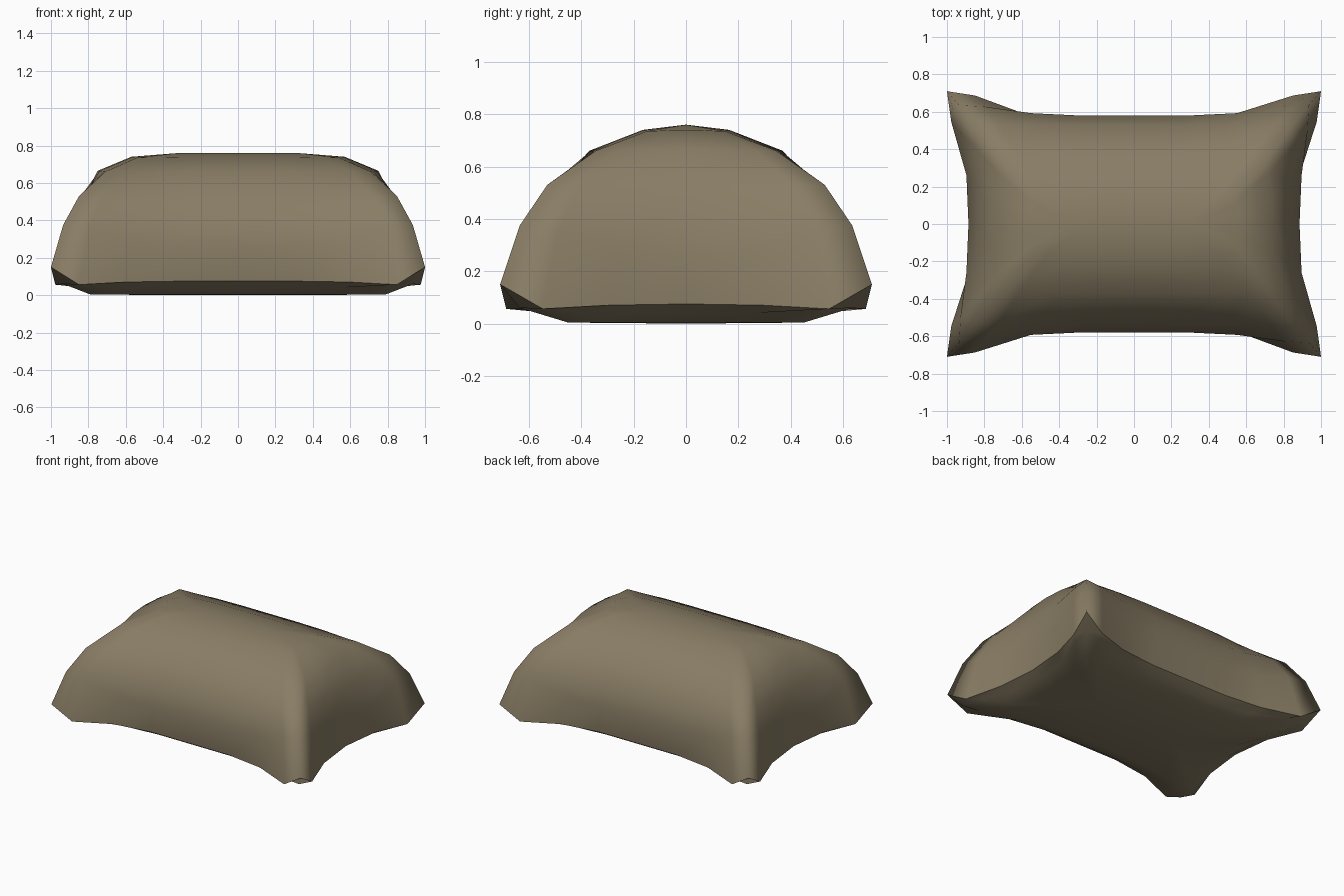
import bpy, bmesh

if "Cube" in bpy.data.objects:
    bpy.data.objects.remove(bpy.data.objects["Cube"])

# Rings from bottom to top:
# corner x, y, z | middle of the short side x, z | middle of the long side y, z
RINGS = [
    (0.32, 0.00, 0.000, 0.32, 0.000, 0.00, 0.000),
    (0.79, 0.45, 0.004, 0.68, 0.004, 0.39, 0.004),
    (0.935, 0.635, 0.06, 0.80, 0.035, 0.49, 0.035),
    (1.00, 0.71, 0.15, 0.865, 0.075, 0.555, 0.075),   # seam
    (0.935, 0.635, 0.375, 0.885, 0.26, 0.58, 0.26),
    (0.85, 0.53, 0.53, 0.84, 0.47, 0.53, 0.46),
    (0.71, 0.345, 0.66, 0.75, 0.665, 0.37, 0.66),
    (0.54, 0.15, 0.735, 0.57, 0.74, 0.165, 0.74),
    (0.32, 0.00, 0.76, 0.32, 0.76, 0.00, 0.76),
]
SEAM = 3
# position along a side, outward bow, height blend on the seam
LONG = [(0, 0, 0), (0.31, 0, 0), (0.59, 0.23, -0.06), (0.85, 0.85, -0.25), (1, 1, 1)]
SHORT = [(0, 0, 0), (0.41, 0.22, -0.06), (0.77, 0.83, -0.25), (1, 1, 1)]


def side(table):
    """Whole side, from -1 up to but not including +1."""
    return [(-t, f, s) for t, f, s in reversed(table[1:])] + table[:-1]


def ring_points(k):
    cx, cy, cz, mx, mzx, my, mzy = RINGS[k]
    front, right = [], []
    for t, f, s in side(LONG):
        h = s if k == SEAM else f
        front.append((cx * t, -(my + (cy - my) * f), mzy + (cz - mzy) * h))
    for t, f, s in side(SHORT):
        h = s if k == SEAM else f
        right.append((mx + (cx - mx) * f, cy * t, mzx + (cz - mzx) * h))
    half = front + right
    return half + [(-x, -y, z) for x, y, z in half]


# Pillow skin: stacked rings, closed by a ridge above and below
bm = bmesh.new()
rings = [[bm.verts.new(p) for p in ring_points(k)] for k in range(len(RINGS))]
n = len(rings[0])
for lo, hi in zip(rings, rings[1:]):
    for i in range(n):
        j = (i + 1) % n
        bm.faces.new((lo[i], lo[j], hi[j], hi[i]))
for f in bm.faces:
    f.smooth = True
# Sharp seam around the base
for i in range(n):
    bm.edges.get((rings[SEAM][i], rings[SEAM][(i + 1) % n])).smooth = False
bmesh.ops.remove_doubles(bm, verts=bm.verts[:], dist=0.0005)
bmesh.ops.recalc_face_normals(bm, faces=bm.faces[:])

mesh = bpy.data.meshes.new("pillow")
bm.to_mesh(mesh)
bm.free()
pillow = bpy.data.objects.new("pillow", mesh)
bpy.context.collection.objects.link(pillow)

# Tan cloth
cloth = bpy.data.materials.new("tan_cloth")
cloth.diffuse_color = (0.25, 0.205, 0.13, 1)
cloth.use_nodes = True
cloth.node_tree.nodes["Principled BSDF"].inputs["Base Color"].default_value = cloth.diffuse_color
mesh.materials.append(cloth)
